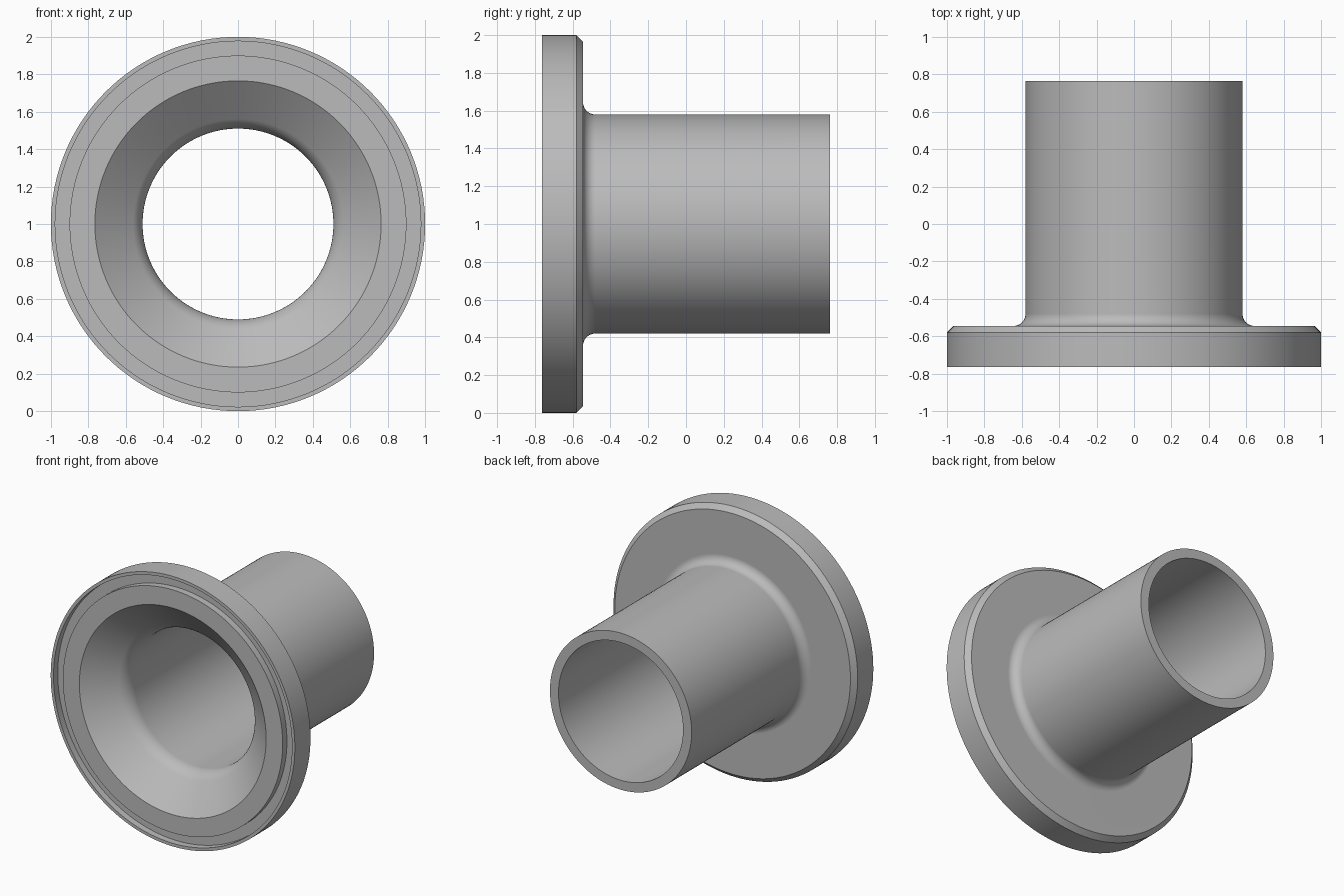
import bpy
import bmesh
import math
from mathutils import Vector

cube = bpy.data.objects.get("Cube")
if cube:
    bpy.data.objects.remove(cube, do_unlink=True)

SEGMENTS = 128
FRONT, BACK = -0.763, 0.763
FLANGE_BACK = -0.545
GROOVE_FLOOR = FRONT + 0.05
TUBE_R, BORE_R = 0.58, 0.51


def fillet(before, corner, after, radius, steps=10):
    """Points of a round that replaces a profile corner."""
    p, a, b = Vector(corner), Vector(before), Vector(after)
    u, v = (a - p).normalized(), (b - p).normalized()
    half = u.angle(v) / 2
    centre = p + (u + v).normalized() * radius / math.sin(half)
    start = p + u * radius / math.tan(half) - centre
    end = p + v * radius / math.tan(half) - centre
    sweep = start.angle(end)
    return [tuple(centre + (start * math.sin(sweep * (1 - i / steps))
                            + end * math.sin(sweep * i / steps)) / math.sin(sweep))
            for i in range(steps + 1)]


# Closed half section as (radius, y)
mouth, throat, bore_end = (0.765, FRONT), (BORE_R, FRONT + 0.21), (BORE_R, BACK)
chamfer, root, tube_end = (0.965, FLANGE_BACK), (TUBE_R, FLANGE_BACK), (TUBE_R, BACK)
profile = [mouth]
profile += fillet(mouth, throat, bore_end, 0.14)
profile += [bore_end, tube_end]
profile += fillet(tube_end, root, chamfer, 0.065)
profile += [chamfer, (1.0, FLANGE_BACK - 0.035), (1.0, FRONT), (0.977, FRONT),
            (0.977, GROOVE_FLOOR), (0.9, GROOVE_FLOOR), (0.9, FRONT)]

# Revolve the section around the y axis
bm = bmesh.new()
verts = [bm.verts.new((r, y, 1.0)) for r, y in profile]
edges = [bm.edges.new((v, verts[(i + 1) % len(verts)])) for i, v in enumerate(verts)]
bmesh.ops.spin(bm, geom=verts + edges, cent=(0, 0, 1), axis=(0, 1, 0),
               angle=math.tau, steps=SEGMENTS, use_duplicate=False)
bmesh.ops.remove_doubles(bm, verts=bm.verts[:], dist=0.0005)
bmesh.ops.recalc_face_normals(bm, faces=bm.faces[:])
mesh = bpy.data.meshes.new("flanged_tube")
bm.to_mesh(mesh)
bm.free()

flange = bpy.data.objects.new("flanged_tube", mesh)
bpy.context.collection.objects.link(flange)

# Single grey metal colour
grey = bpy.data.materials.new("plain_grey")
grey.use_nodes = True
colour = (0.5, 0.5, 0.5, 1.0)
grey.diffuse_color = colour
grey.node_tree.nodes["Principled BSDF"].inputs["Base Color"].default_value = colour
mesh.materials.append(grey)

# Smooth rounds, crisp machined edges
bpy.ops.object.select_all(action="DESELECT")
flange.select_set(True)
bpy.context.view_layer.objects.active = flange
bpy.ops.object.shade_smooth_by_angle(angle=math.radians(30))
weighted = flange.modifiers.new("flat_face_normals", "WEIGHTED_NORMAL")
weighted.keep_sharp = True
